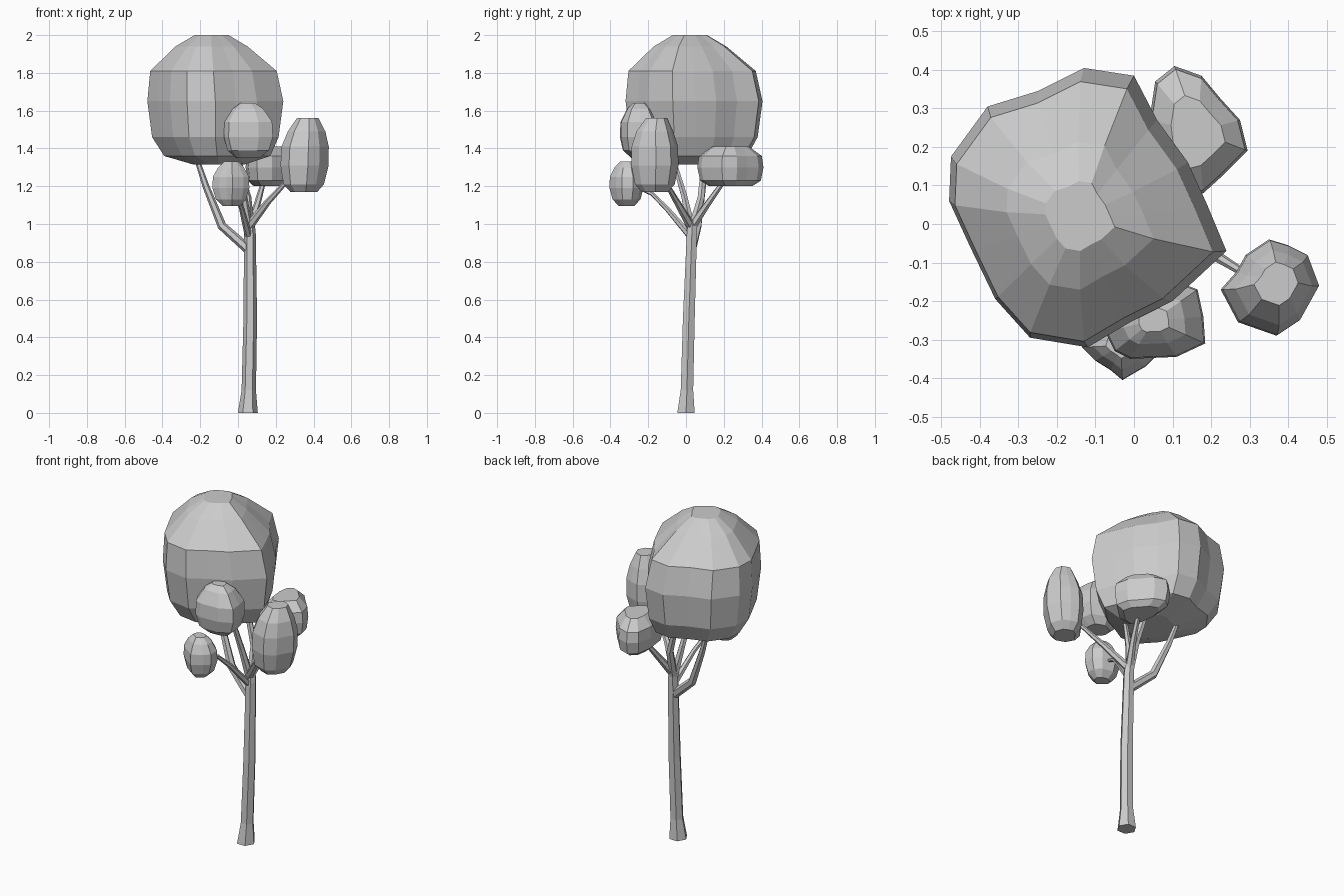
import bpy, bmesh, math
from mathutils import Vector


def loft(name, rings):
    """Skin a list of equal-length point rings and cap both ends."""
    bm = bmesh.new()
    vs = [[bm.verts.new(p) for p in r] for r in rings]
    n = len(vs[0])
    for a, b in zip(vs, vs[1:]):
        for i in range(n):
            j = (i + 1) % n
            bm.faces.new((a[i], a[j], b[j], b[i]))
    bm.faces.new(vs[0][::-1])
    bm.faces.new(vs[-1])
    bmesh.ops.recalc_face_normals(bm, faces=bm.faces)
    me = bpy.data.meshes.new(name)
    bm.to_mesh(me)
    bm.free()
    ob = bpy.data.objects.new(name, me)
    bpy.context.collection.objects.link(ob)
    return ob


def limb(name, path, sides=6, flat=False):
    """Tapered tube; path entries are (x, y, z, radius)."""
    pts = [Vector(p[:3]) for p in path]
    rings = []
    for i, p in enumerate(pts):
        t = pts[min(i + 1, len(pts) - 1)] - pts[max(i - 1, 0)]
        t = Vector((0, 0, 1)) if flat else t.normalized()
        u = Vector((0, 1, 0)).cross(t).normalized()
        v = t.cross(u)
        r = path[i][3]
        rings.append([p + r * (math.cos(k * math.tau / sides) * u
                               + math.sin(k * math.tau / sides) * v)
                      for k in range(sides)])
    return loft(name, rings)


def foliage(name, center, outline, profile):
    """Leaf clump: plan outline scaled per level; profile is (z, scale, dx, dy)."""
    cx, cy = center
    return loft(name, [[(cx + (x - cx) * s + dx, cy + (y - cy) * s + dy, z)
                        for x, y in outline] for z, s, dx, dy in profile])


# Trunk with flared foot
limb("trunk", [(0.052, 0.0, 0, 0.053), (0.057, 0.005, 0.12, 0.038),
               (0.065, 0.015, 0.5, 0.036), (0.063, 0.031, 0.95, 0.031),
               (0.06, 0.035, 1.02, 0.027)], flat=True)

# Branches
limb("left_branch", [(0.05, 0.03, 0.87, 0.026), (-0.085, 0.06, 0.99, 0.024),
                     (-0.17, 0.09, 1.2, 0.018), (-0.23, 0.11, 1.38, 0.012)])
limb("right_branch", [(0.06, 0.025, 0.99, 0.024), (0.16, -0.05, 1.12, 0.017),
                      (0.29, -0.13, 1.26, 0.010)])
limb("front_branch", [(0.055, 0.02, 0.94, 0.020), (0.02, -0.10, 1.08, 0.014),
                      (-0.01, -0.18, 1.16, 0.011), (-0.03, -0.27, 1.2, 0.009)])
limb("back_branch", [(0.062, 0.035, 0.99, 0.024), (0.10, 0.11, 1.10, 0.018),
                     (0.14, 0.21, 1.24, 0.012)])
limb("upper_front_branch", [(0.058, 0.03, 0.97, 0.024), (0.03, -0.01, 1.15, 0.018),
                            (0.01, -0.06, 1.32, 0.014), (0.03, -0.18, 1.44, 0.010)])
limb("middle_branch", [(0.06, 0.035, 0.98, 0.026), (0.05, 0.08, 1.14, 0.021),
                       (-0.02, 0.10, 1.38, 0.015)])

# Large crown
foliage("main_foliage", (-0.12, 0.04),
        [(-0.48, 0.06), (-0.475, 0.175), (-0.38, 0.305), (-0.25, 0.345),
         (-0.13, 0.405), (0.0, 0.385), (0.06, 0.27), (0.14, 0.16),
         (0.19, 0.05), (0.24, -0.07), (0.10, -0.20), (-0.01, -0.255),
         (-0.12, -0.32), (-0.27, -0.295), (-0.36, -0.195), (-0.425, -0.06)],
        [(1.315, 0.38, 0.02, -0.03), (1.36, 0.78, 0.01, 0), (1.46, 0.93, 0, 0),
         (1.65, 1.0, 0, 0), (1.81, 0.93, -0.01, -0.01), (1.94, 0.53, -0.02, -0.02),
         (2.0, 0.25, -0.02, -0.02)])

# Small clumps
foliage("right_foliage", (0.355, -0.165),
        [(0.225, -0.17), (0.27, -0.255), (0.37, -0.29), (0.43, -0.25),
         (0.48, -0.16), (0.45, -0.08), (0.40, -0.055), (0.35, -0.04),
         (0.29, -0.08), (0.265, -0.125)],
        [(1.17, 0.56, -0.005, 0), (1.21, 0.84, -0.005, 0), (1.31, 1, 0, 0),
         (1.41, 0.98, 0.003, 0), (1.49, 0.78, 0.01, 0), (1.56, 0.45, 0.015, 0.01)])
foliage("back_foliage", (0.165, 0.24),
        [(0.105, 0.41), (0.175, 0.385), (0.225, 0.325), (0.275, 0.27),
         (0.295, 0.19), (0.235, 0.13), (0.18, 0.08), (0.10, 0.06),
         (0.055, 0.14), (0.04, 0.27), (0.055, 0.37)],
        [(1.20, 0.65, 0, 0), (1.23, 0.92, 0, 0), (1.30, 1, 0, 0),
         (1.36, 0.95, 0, 0), (1.41, 0.55, 0, 0)])
foliage("upper_front_foliage", (0.05, -0.25),
        [(-0.075, -0.28), (-0.05, -0.33), (-0.01, -0.35), (0.11, -0.345),
         (0.185, -0.31), (0.18, -0.24), (0.165, -0.17), (0.06, -0.13),
         (-0.04, -0.17), (-0.075, -0.22)],
        [(1.35, 0.5, 0, 0.01), (1.39, 0.84, 0, 0), (1.46, 1, 0, 0),
         (1.54, 0.97, 0, 0), (1.61, 0.62, 0, 0), (1.64, 0.3, 0, 0)])
foliage("lower_front_foliage", (-0.035, -0.315),
        [(-0.135, -0.32), (-0.10, -0.355), (-0.06, -0.38), (-0.03, -0.405),
         (0.03, -0.37), (0.06, -0.34), (0.06, -0.28), (0.02, -0.24),
         (-0.06, -0.225), (-0.12, -0.265)],
        [(1.095, 0.45, 0, 0), (1.13, 0.82, 0, 0), (1.19, 1, 0, 0),
         (1.25, 0.98, 0, 0), (1.30, 0.7, 0, 0), (1.33, 0.38, 0, 0)])
